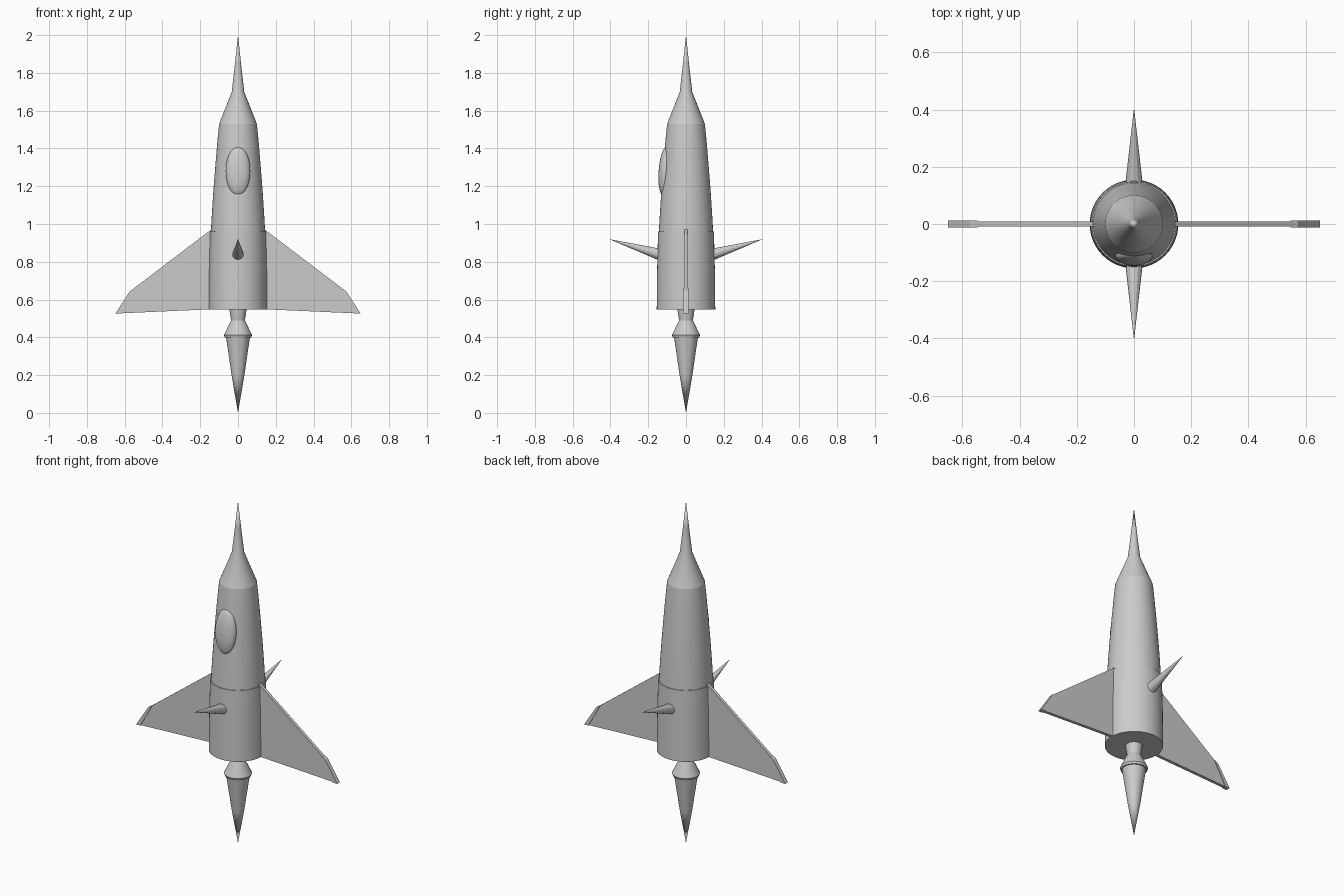
import bpy, bmesh, math
from mathutils import Vector

if "Cube" in bpy.data.objects:
    bpy.data.objects.remove(bpy.data.objects["Cube"])

grey = bpy.data.materials.new("light_grey")
grey.diffuse_color = (0.6, 0.6, 0.6, 1)
grey.use_nodes = True
grey.node_tree.nodes["Principled BSDF"].inputs["Base Color"].default_value = grey.diffuse_color


def finish(bm, name, smooth=True, angle=30):
    bmesh.ops.recalc_face_normals(bm, faces=bm.faces[:])
    me = bpy.data.meshes.new(name)
    bm.to_mesh(me)
    bm.free()
    me.materials.append(grey)
    ob = bpy.data.objects.new(name, me)
    bpy.context.collection.objects.link(ob)
    if smooth:
        bpy.ops.object.select_all(action='DESELECT')
        ob.select_set(True)
        bpy.context.view_layer.objects.active = ob
        bpy.ops.object.shade_smooth_by_angle(angle=math.radians(angle))
    return ob


def lathe(name, profile, n=48):
    """Revolve (radius, z) points about z; zero radius makes a pole."""
    bm = bmesh.new()
    rings = []
    for r, z in profile:
        if r == 0:
            rings.append([bm.verts.new((0, 0, z))] * n)
        else:
            rings.append([bm.verts.new((r * math.cos(2 * math.pi * i / n),
                                        r * math.sin(2 * math.pi * i / n), z)) for i in range(n)])
    for a, b in zip(rings, rings[1:]):
        for i in range(n):
            j = (i + 1) % n
            quad = list(dict.fromkeys((a[i], a[j], b[j], b[i])))
            bm.faces.new(quad)
    return finish(bm, name)


def plate(name, points, half, side):
    """Extrude an (x, z) outline to +-half in y, on the given side."""
    bm = bmesh.new()
    front = [bm.verts.new((side * x, -half, z)) for x, z in points]
    back = [bm.verts.new((side * x, half, z)) for x, z in points]
    bm.faces.new(front)
    bm.faces.new(back[::-1])
    for i in range(len(points)):
        j = (i + 1) % len(points)
        bm.faces.new((front[i], front[j], back[j], back[i]))
    return finish(bm, name, smooth=False)


# Fuselage, nose and rear shell
lathe("fuselage", [(0, 0.90), (0.147, 0.90), (0.143, 0.97), (0.138, 1.06), (0.13, 1.18),
                   (0.119, 1.32), (0.108, 1.45), (0.10, 1.53), (0, 1.53)])
lathe("nose", [(0, 1.53), (0.10, 1.53), (0.033, 1.70), (0.016, 1.85), (0, 2.0)])
lathe("rear_shell", [(0, 0.548), (0.155, 0.548), (0.153, 0.75), (0.148, 0.96), (0, 0.96)])

# Nozzle and exhaust cone
lathe("nozzle", [(0, 0.56), (0.046, 0.56), (0.043, 0.53), (0.037, 0.49), (0.074, 0.412),
                 (0.070, 0.40), (0, 0.40)])
lathe("exhaust_cone", [(0, 0.40), (0.063, 0.40), (0.034, 0.20), (0, 0)])

# Canopy bubble, leaning with the hull
bm = bmesh.new()
bmesh.ops.create_uvsphere(bm, u_segments=32, v_segments=20, radius=1)
for v in bm.verts:
    v.co = Vector((v.co.x * 0.065, v.co.y * 0.033, v.co.z * 0.13))
canopy = finish(bm, "canopy")
canopy.location = (0, -0.112, 1.28)
canopy.rotation_euler = (-0.073, 0, 0)

for side, label in ((1, "right"), (-1, "left")):
    # Swept wing with thicker tip strip
    plate(label + "_wing", [(0.11, 0.995), (0.57, 0.645), (0.645, 0.526), (0.11, 0.55)], 0.009, side)
    plate(label + "_wing_tip", [(0.547, 0.66), (0.572, 0.645), (0.65, 0.525), (0.622, 0.526)], 0.013, side)

for side, label in ((1, "back"), (-1, "front")):
    # Conical spike fin
    base, tip = Vector((0, side * 0.10, 0.827)), Vector((0, side * 0.407, 0.92))
    axis = tip - base
    bm = bmesh.new()
    bmesh.ops.create_cone(bm, cap_ends=True, segments=12, radius1=0.035, radius2=0, depth=axis.length)
    spike = finish(bm, label + "_spike", smooth=False)
    spike.location = (base + tip) / 2
    spike.rotation_mode = 'QUATERNION'
    spike.rotation_quaternion = axis.to_track_quat('Z', 'Y')
